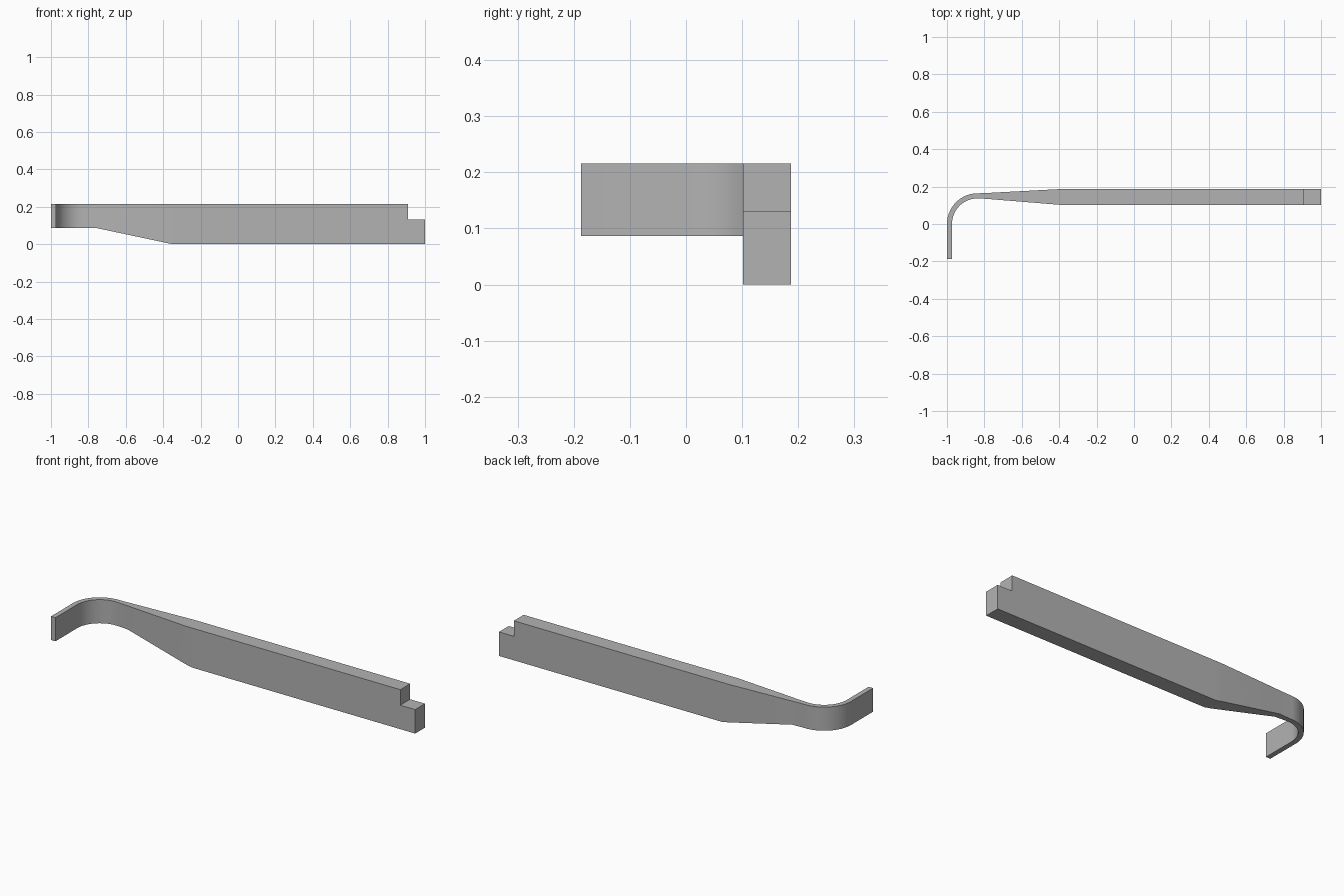
import bpy, bmesh, math
from mathutils import Vector

cube = bpy.data.objects.get("Cube")
if cube:
    bpy.data.objects.remove(cube, do_unlink=True)

TOP, ARM_LOW = 0.216, 0.087
FRONT, BACK = 0.102, 0.187
BEND = Vector((-0.836, 0.0))
R_OUT, R_IN = 0.164, 0.137
ARC_STEPS = 24


def ramp(x, x0, x1, a, b):
    t = min(max((x - x0) / (x1 - x0), 0), 1)
    return a + (b - a) * t


def underside(x):
    return ramp(x, -0.76, -0.35, ARM_LOW, 0.0)


# Plan stations as (outer, inner) pairs: straight tip, round bend, taper, bar
stations = [(Vector((-1, -0.187)), Vector((-0.973, -0.187)))]
for i in range(ARC_STEPS + 1):
    a = math.pi - math.pi / 2 * i / ARC_STEPS
    d = Vector((math.cos(a), math.sin(a)))
    stations.append((BEND + d * R_OUT, BEND + d * R_IN))
for x in (-0.80, -0.76, -0.39, -0.35, 1.0):
    stations.append((Vector((x, ramp(x, -0.82, -0.39, R_OUT, BACK))),
                     Vector((x, ramp(x, -0.82, -0.39, R_IN, FRONT)))))

# Handle bar: loft a rectangular section through the stations
bm = bmesh.new()
rings = []
for outer, inner in stations:
    rings.append([bm.verts.new((p.x, p.y, z)) for p, z in (
        (outer, underside(outer.x)), (inner, underside(inner.x)),
        (inner, TOP), (outer, TOP))])
for r0, r1 in zip(rings, rings[1:]):
    for k in range(4):
        n = (k + 1) % 4
        bm.faces.new((r0[k], r0[n], r1[n], r1[k]))
bm.faces.new(rings[0])
bm.faces.new(rings[-1])
bmesh.ops.recalc_face_normals(bm, faces=bm.faces)
mesh = bpy.data.meshes.new("curved_bar")
bm.to_mesh(mesh)
bm.free()
bar = bpy.data.objects.new("curved_bar", mesh)
bpy.context.collection.objects.link(bar)

# Step cut in the top of the far end
bpy.ops.mesh.primitive_cube_add(size=1, location=(1.01, 0.15, 0.231))
cutter = bpy.context.object
cutter.name = "step_cutter"
cutter.scale = (0.2, 0.3, 0.2)
cutter.hide_render = True
cut = bar.modifiers.new("step", 'BOOLEAN')
cut.operation = 'DIFFERENCE'
cut.solver = 'EXACT'
cut.object = cutter
bpy.ops.object.select_all(action='DESELECT')
bar.select_set(True)
bpy.context.view_layer.objects.active = bar
bpy.ops.object.modifier_apply(modifier=cut.name)
bpy.data.objects.remove(cutter, do_unlink=True)

# Plain grey finish
grey = bpy.data.materials.new("plain_grey")
grey.use_nodes = True
colour = (0.45, 0.45, 0.45, 1)
grey.diffuse_color = colour
grey.node_tree.nodes["Principled BSDF"].inputs["Base Color"].default_value = colour
bar.data.materials.clear()
bar.data.materials.append(grey)
bpy.ops.object.shade_smooth_by_angle(angle=math.radians(30))
